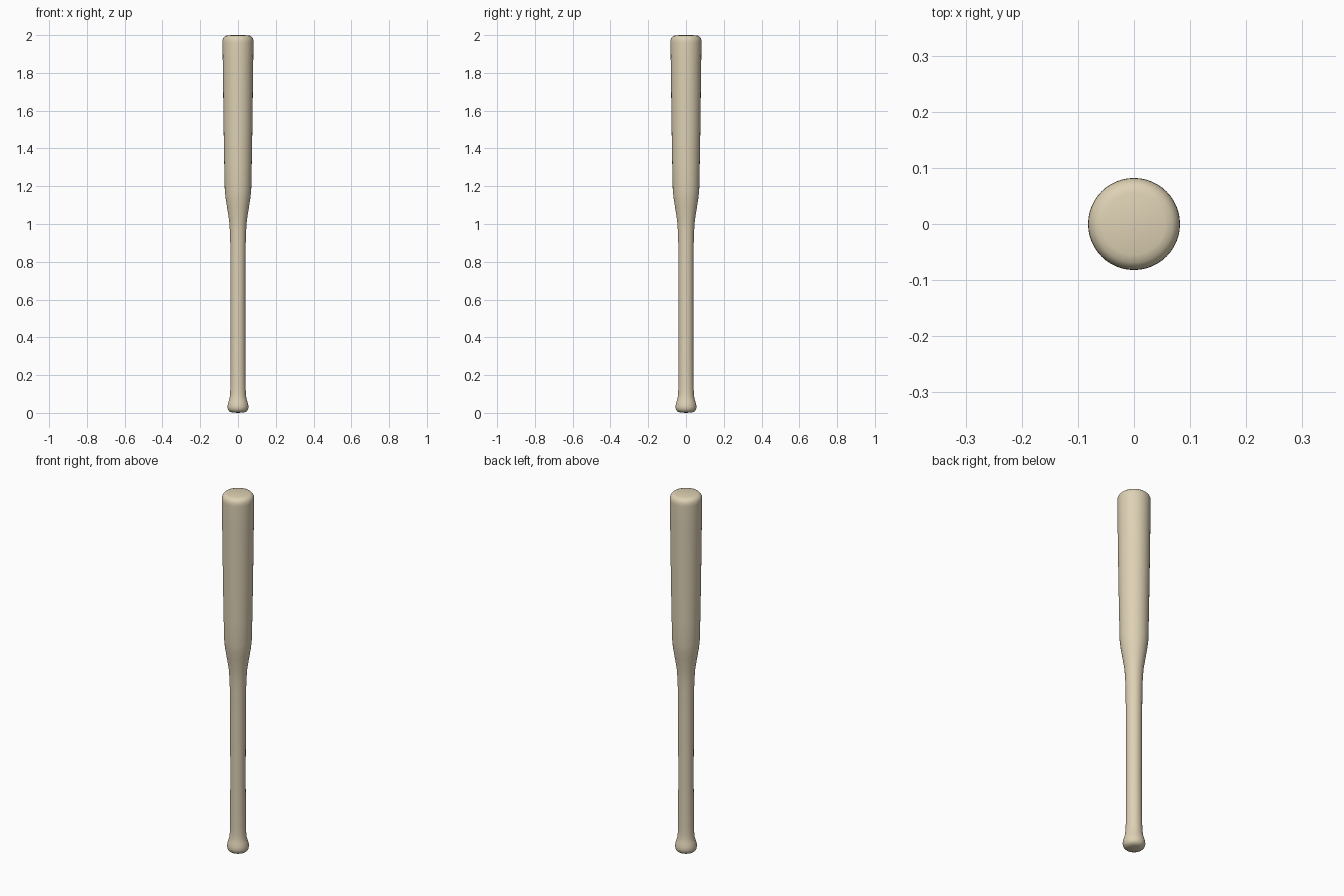
import bpy, bmesh, math

if "Cube" in bpy.data.objects:
    bpy.data.objects.remove(bpy.data.objects["Cube"])

SIDES = 48

# bare wood colour
wood = bpy.data.materials.new("pale_wood")
wood.diffuse_color = (0.73, 0.64, 0.46, 1.0)
wood.use_nodes = True
wood.node_tree.nodes["Principled BSDF"].inputs["Base Color"].default_value = wood.diffuse_color

# radius, height from knob to barrel tip
profile = [
    (0.0, 0.0), (0.030, 0.002), (0.045, 0.007), (0.053, 0.017), (0.0555, 0.030),
    (0.054, 0.045), (0.049, 0.062), (0.044, 0.080), (0.0415, 0.105), (0.040, 0.15),
    (0.039, 0.40), (0.0395, 0.70), (0.041, 0.90), (0.0435, 0.97), (0.047, 1.02),
    (0.058, 1.09), (0.066, 1.14), (0.070, 1.18), (0.0725, 1.30), (0.076, 1.50),
    (0.0785, 1.70), (0.0805, 1.85), (0.082, 1.96), (0.0815, 1.975), (0.077, 1.987),
    (0.069, 1.995), (0.055, 1.999), (0.0, 2.0),
]

# bat: profile spun around the vertical axis
bm = bmesh.new()
verts = [bm.verts.new((r, 0, z)) for r, z in profile]
edges = [bm.edges.new(pair) for pair in zip(verts, verts[1:])]
bmesh.ops.spin(bm, geom=verts + edges, cent=(0, 0, 0), axis=(0, 0, 1),
               angle=math.tau, steps=SIDES, use_duplicate=False)
bmesh.ops.remove_doubles(bm, verts=bm.verts, dist=0.0002)
bmesh.ops.recalc_face_normals(bm, faces=bm.faces)
for f in bm.faces:
    f.smooth = True
mesh = bpy.data.meshes.new("baseball_bat")
bm.to_mesh(mesh)
bm.free()
mesh.materials.append(wood)
bat = bpy.data.objects.new("baseball_bat", mesh)
bpy.context.collection.objects.link(bat)
